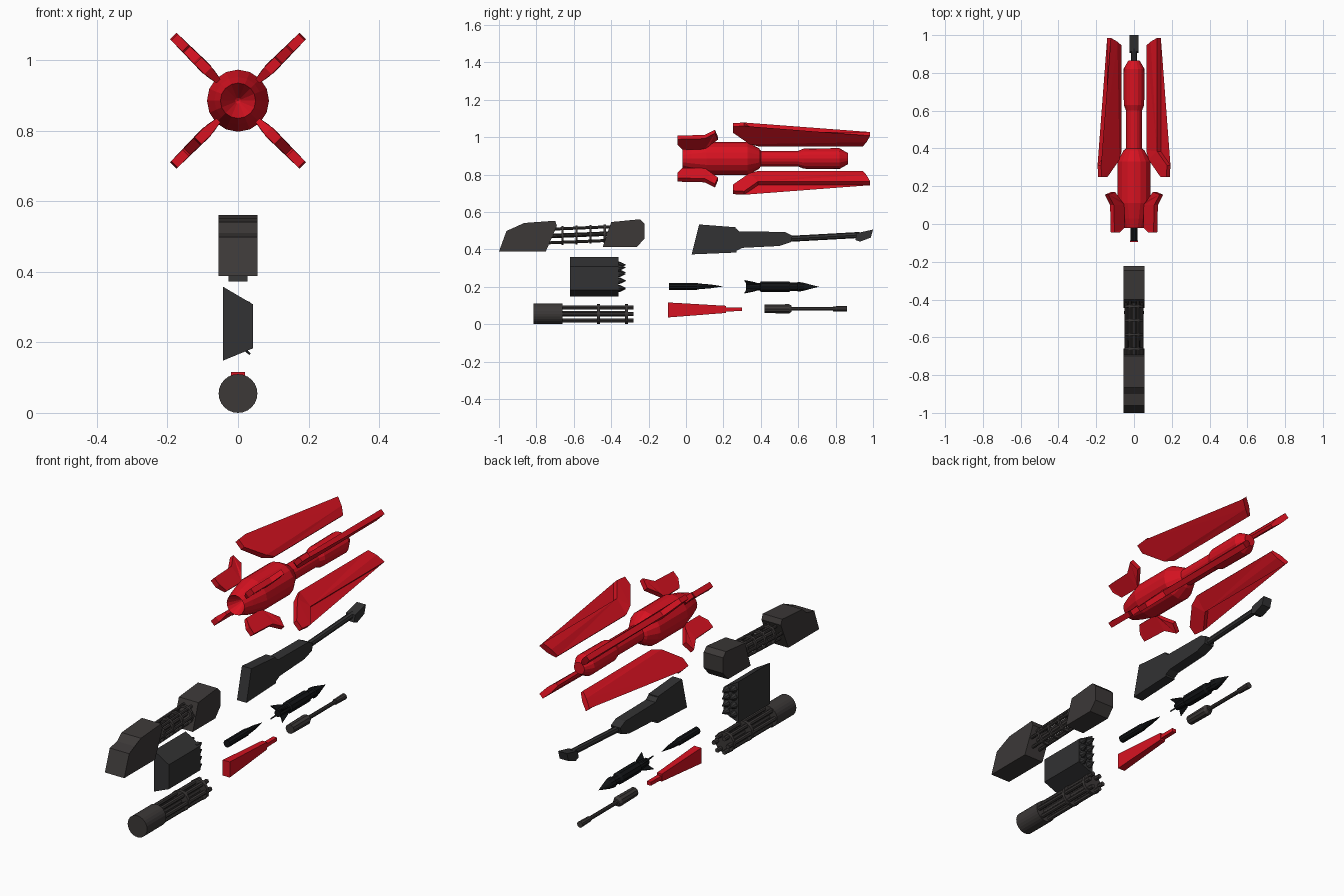
import bpy, bmesh, math
from mathutils import Matrix, Vector

if "Cube" in bpy.data.objects:
    bpy.data.objects.remove(bpy.data.objects["Cube"])


def material(name, rgb):
    m = bpy.data.materials.new(name)
    m.diffuse_color = (*rgb, 1)
    m.use_nodes = True
    m.node_tree.nodes["Principled BSDF"].inputs["Base Color"].default_value = m.diffuse_color
    return m


RED = material("red", (0.68, 0.006, 0.015))
GUN = material("gunmetal", (0.045, 0.04, 0.039))
DARK = material("dark_grey", (0.032, 0.032, 0.033))
BLACK = material("black", (0.006, 0.007, 0.008))


def finish(bm, name, mat, matrix=None):
    bmesh.ops.recalc_face_normals(bm, faces=bm.faces)
    if matrix:
        bm.transform(matrix)
    me = bpy.data.meshes.new(name)
    bm.to_mesh(me)
    bm.free()
    me.materials.append(mat)
    ob = bpy.data.objects.new(name, me)
    bpy.context.collection.objects.link(ob)
    return ob


def lathe(name, profile, mat, at=(0, 0, 0), n=16, slope=0.0):
    """Revolve (y, radius) points round the y axis; radius 0 closes to a point."""
    bm = bmesh.new()
    rings = []
    for y, r in profile:
        if r == 0:
            rings.append([bm.verts.new((0, y, 0))] * n)
        else:
            rings.append([bm.verts.new((r * math.cos(2 * math.pi * i / n), y,
                                        r * math.sin(2 * math.pi * i / n))) for i in range(n)])
    for a, b in zip(rings, rings[1:]):
        for i in range(n):
            j = (i + 1) % n
            bm.faces.new(dict.fromkeys([a[i], a[j], b[j], b[i]]))
    return finish(bm, name, mat, Matrix.Translation(at) @ Matrix.Rotation(slope, 4, 'X'))


def rod(name, y0, y1, r, mat, at=(0, 0, 0), n=12, slope=0.0):
    return lathe(name, [(y0, 0), (y0, r), (y1, r), (y1, 0)], mat, at, n, slope)


def plate(name, pts, mat, matrix=None):
    """Side profile of (y, z, half width) points, extruded both ways along x."""
    bm = bmesh.new()
    a = [bm.verts.new((-w, y, z)) for y, z, w in pts]
    b = [bm.verts.new((w, y, z)) for y, z, w in pts]
    caps = [bm.faces.new(a), bm.faces.new(b[::-1])]
    for i in range(len(pts)):
        j = (i + 1) % len(pts)
        bm.faces.new([a[i], b[i], b[j], a[j]])
    bmesh.ops.triangulate(bm, faces=caps)
    return finish(bm, name, mat, matrix)


def block(name, pts, w, mat):
    return plate(name, [(y, z, w) for y, z in pts], mat)


def barrel_cluster(name, z, ring_r, bar_r, y0, y1, bands, band_r, mat, slope=0.0):
    """Six parallel barrels tied together by narrow bands; y is local to y0."""
    for k in range(6):
        a = math.pi / 3 * k
        off = Vector((ring_r * math.cos(a), y0, z + ring_r * math.sin(a)))
        rod(f"{name}_barrel_{k}", 0, y1 - y0, bar_r, mat, off, 8, slope)
    for k, y in enumerate(bands):
        zz = z + (y - y0) * math.tan(slope)
        rod(f"{name}_band_{k}", -0.008, 0.008, band_r, mat, (0, y, zz), 16, slope)


# Large missile: body with hollow nozzle
AXIS = 0.887
lathe("missile_body", [(0.06, 0), (0.055, 0.008), (-0.02, 0.05), (0.03, 0.067), (0.11, 0.088),
                       (0.33, 0.088), (0.34, 0.083), (0.39, 0.055), (0.40, 0.042), (0.60, 0.042),
                       (0.63, 0.054), (0.82, 0.056), (0.865, 0.03), (0.865, 0)],
      RED, (0, 0, AXIS))

# Four short tail fins and four long fins on the diagonals
tail_fin = [(-0.02, 0.078, 0.008), (0.10, 0.078, 0.008), (0.125, 0.11, 0.014), (0.17, 0.155, 0.013),
            (0.155, 0.205, 0.013), (0.10, 0.165, 0.014), (-0.045, 0.16, 0.014), (-0.045, 0.12, 0.014)]
long_fin = [(0.25, 0.255, 0.013), (0.31, 0.26, 0.013), (0.385, 0.187, 0.014), (0.985, 0.187, 0.014),
            (0.965, 0.14, 0.016), (0.945, 0.1, 0.008), (0.39, 0.1, 0.008), (0.34, 0.125, 0.016),
            (0.25, 0.21, 0.013)]
for k in range(4):
    m = Matrix.Translation((0, 0, AXIS)) @ Matrix.Rotation(math.radians(45 + 90 * k), 4, 'Y')
    plate(f"tail_fin_{k}", tail_fin, RED, m)
    plate(f"long_fin_{k}", long_fin, RED, m)

# Shrouded rotary gun: two housings joined by a barrel cage
block("rotary_rear_housing", [(-1, 0.39), (-0.96, 0.50), (-0.90, 0.512), (-0.865, 0.543),
                              (-0.70, 0.555), (-0.69, 0.528), (-0.75, 0.39)], 0.055, GUN)
block("rotary_front_housing", [(-0.445, 0.415), (-0.40, 0.548), (-0.245, 0.563), (-0.222, 0.54),
                               (-0.222, 0.46), (-0.262, 0.415)], 0.055, GUN)
barrel_cluster("rotary", 0.473, 0.042, 0.008, -0.74, -0.38, (), 0.05, GUN, 0.04)
rod("rotary_core", 0, 0.36, 0.012, GUN, (0, -0.74, 0.473), 8, 0.04)
for k in range(4):
    y = -0.66 + 0.075 * k
    z = 0.473 + (y + 0.74) * 0.04
    lathe(f"rotary_cage_ring_{k}", [(-0.006, 0.036), (-0.006, 0.05), (0.006, 0.05),
                                    (0.006, 0.036), (-0.006, 0.036)], GUN, (0, y, z), 12)

# Long cannon: receiver, barrel, muzzle
block("cannon_receiver", [(0.03, 0.375), (0.07, 0.535), (0.265, 0.52), (0.27, 0.385)], 0.027, DARK)
block("cannon_fore_end", [(0.26, 0.39), (0.26, 0.52), (0.285, 0.498), (0.53, 0.495), (0.57, 0.475),
                          (0.56, 0.44), (0.5, 0.42), (0.3, 0.41)], 0.027, DARK)
rod("cannon_barrel", 0, 0.38, 0.016, DARK, (0, 0.55, 0.458), 8, 0.055)
block("cannon_muzzle", [(0.905, 0.452), (0.912, 0.488), (1.0, 0.508), (0.988, 0.465),
                        (0.93, 0.443)], 0.025, DARK)

# Rocket pod: slanted box with warheads showing at the end
bm = bmesh.new()
section = [(-0.043, 0.36), (0.042, 0.31), (0.042, 0.185), (-0.043, 0.15)]
base = bm.faces.new([bm.verts.new((x, -0.62, z)) for x, z in section])
ext = bmesh.ops.extrude_face_region(bm, geom=[base], use_keep_orig=True)
bmesh.ops.translate(bm, vec=(0, 0.258, 0), verts=[v for v in ext["geom"] if isinstance(v, bmesh.types.BMVert)])
finish(bm, "rocket_pod", DARK)
for i, x in enumerate((-0.021, 0.021)):
    for j, z in enumerate((0.19, 0.235, 0.278, 0.319)):
        if x > 0:
            z = 0.25 + (z - 0.2545) * 0.85
        lathe(f"pod_rocket_{i}_{j}", [(-0.38, 0), (-0.38, 0.017), (-0.355, 0.017), (-0.32, 0)],
              DARK, (x, 0, z), 8)

# Exposed minigun
lathe("minigun_motor", [(-0.815, 0), (-0.815, 0.055), (-0.66, 0.055), (-0.66, 0)], GUN,
      (0, 0, 0.057), 24)
barrel_cluster("minigun", 0.057, 0.04, 0.011, -0.67, -0.28, (-0.468, -0.318), 0.053, GUN)
rod("minigun_core", -0.67, -0.31, 0.015, GUN, (0, 0, 0.057), 8)

# Small black rockets
lathe("small_rocket", [(-0.09, 0), (-0.09, 0.019), (0.06, 0.019), (0.07, 0.016), (0.13, 0.011),
                       (0.2, 0)], BLACK, (0, 0, 0.204), 10)
lathe("finned_rocket", [(0.32, 0), (0.32, 0.018), (0.36, 0.021), (0.395, 0.021), (0.40, 0.03),
                        (0.55, 0.03), (0.56, 0.023), (0.595, 0.023), (0.60, 0.028), (0.63, 0.022),
                        (0.71, 0)], BLACK, (0, 0, 0.202), 10)
for k in range(4):
    m = Matrix.Translation((0, 0, 0.202)) @ Matrix.Rotation(math.radians(45 + 90 * k), 4, 'Y')
    plate(f"rocket_fin_{k}", [(0.33, 0.01, 0.004), (0.4, 0.01, 0.004), (0.37, 0.03, 0.004),
                              (0.312, 0.048, 0.003), (0.322, 0.03, 0.003)], BLACK, m)

# Tapered red launcher
plate("red_launcher", [(-0.095, 0.118, 0.02), (0.215, 0.1, 0.014), (0.215, 0.062, 0.014),
                       (-0.095, 0.038, 0.02)], RED)
plate("red_launcher_tip", [(0.21, 0.09, 0.011), (0.3, 0.09, 0.011), (0.3, 0.072, 0.011),
                           (0.21, 0.07, 0.011)], RED)

# Small blaster: grip body, barrel, muzzle
lathe("blaster", [(0.42, 0), (0.42, 0.024), (0.55, 0.026), (0.565, 0.018), (0.565, 0.01),
                  (0.785, 0.01), (0.785, 0.014), (0.86, 0.016), (0.86, 0)], GUN, (0, 0, 0.084), 10)

# Rest the lowest part on the ground
bpy.context.view_layer.update()
low = min((v.co.z for o in bpy.data.objects for v in o.data.vertices))
for o in bpy.data.objects:
    o.data.transform(Matrix.Translation((0, 0, -low)))
